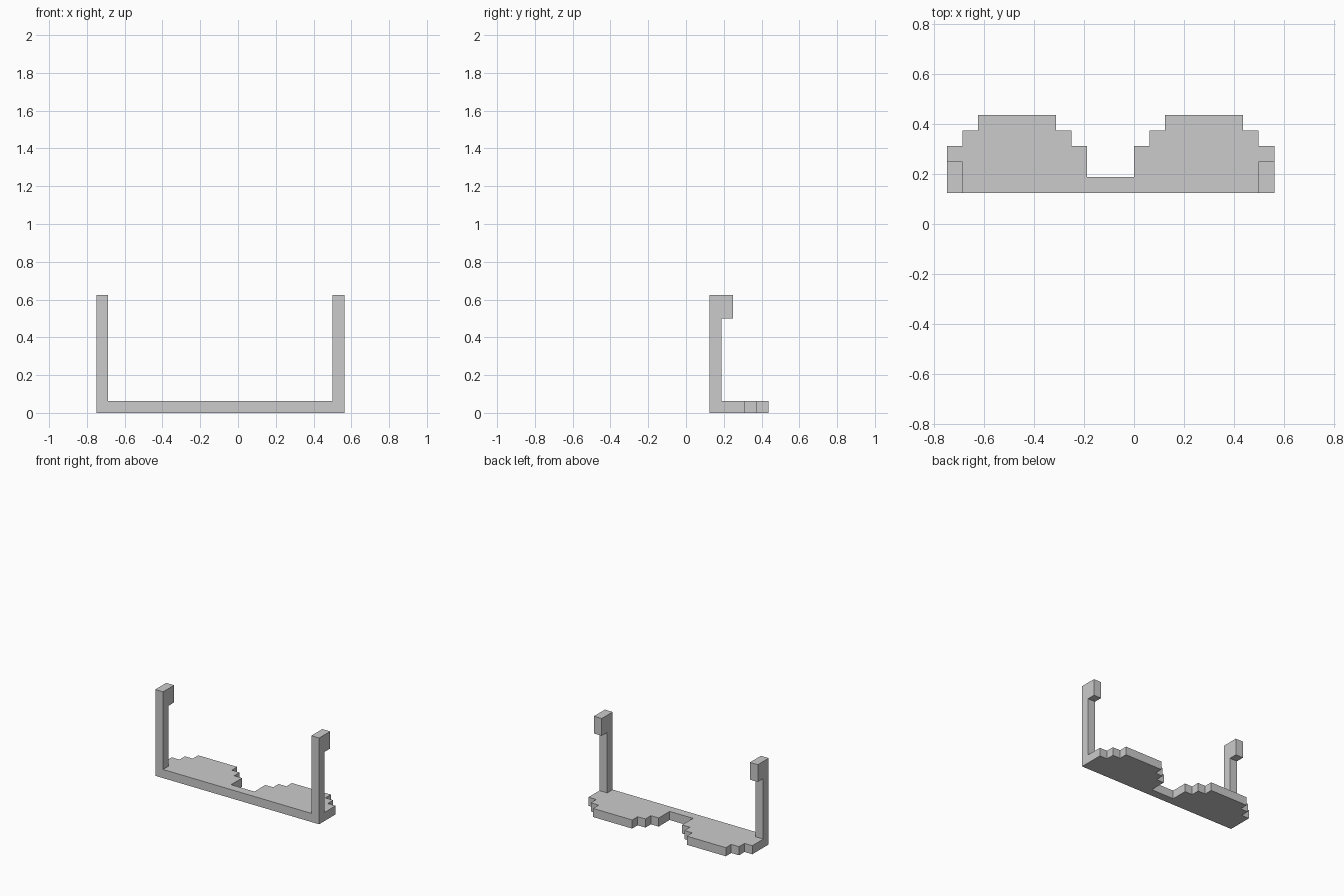
import bpy
import bmesh
from mathutils import Vector

if "Cube" in bpy.data.objects:
    bpy.data.objects.remove(bpy.data.objects["Cube"])

U = 1 / 16  # one block


def box(name, lo, hi):
    """Axis-aligned box from corner to corner, measured in blocks."""
    lo, hi = Vector(lo) * U, Vector(hi) * U
    mesh = bpy.data.meshes.new(name)
    bm = bmesh.new()
    bmesh.ops.create_cube(bm, size=1)
    bmesh.ops.scale(bm, vec=hi - lo, verts=bm.verts)
    bm.to_mesh(mesh)
    bm.free()
    obj = bpy.data.objects.new(name, mesh)
    obj.location = (lo + hi) / 2
    bpy.context.collection.objects.link(obj)
    return obj


# Bar joining both lenses
box("brow_bar", (-12, 2, 0), (9, 3, 1))

# Stepped lenses, narrowing by one block per side at each step
for side, x0 in (("left", -12), ("right", 0)):
    for step, (y0, y1) in enumerate(((3, 5), (5, 6), (6, 7))):
        box(f"{side}_lens_step_{step + 1}", (x0 + step, y0, 0), (x0 + 9 - step, y1, 1))

# Temple arms with hooked ear tips
for side, x0 in (("left", -12), ("right", 8)):
    box(f"{side}_temple_arm", (x0, 2, 1), (x0 + 1, 3, 10))
    box(f"{side}_ear_tip", (x0, 3, 8), (x0 + 1, 4, 10))
